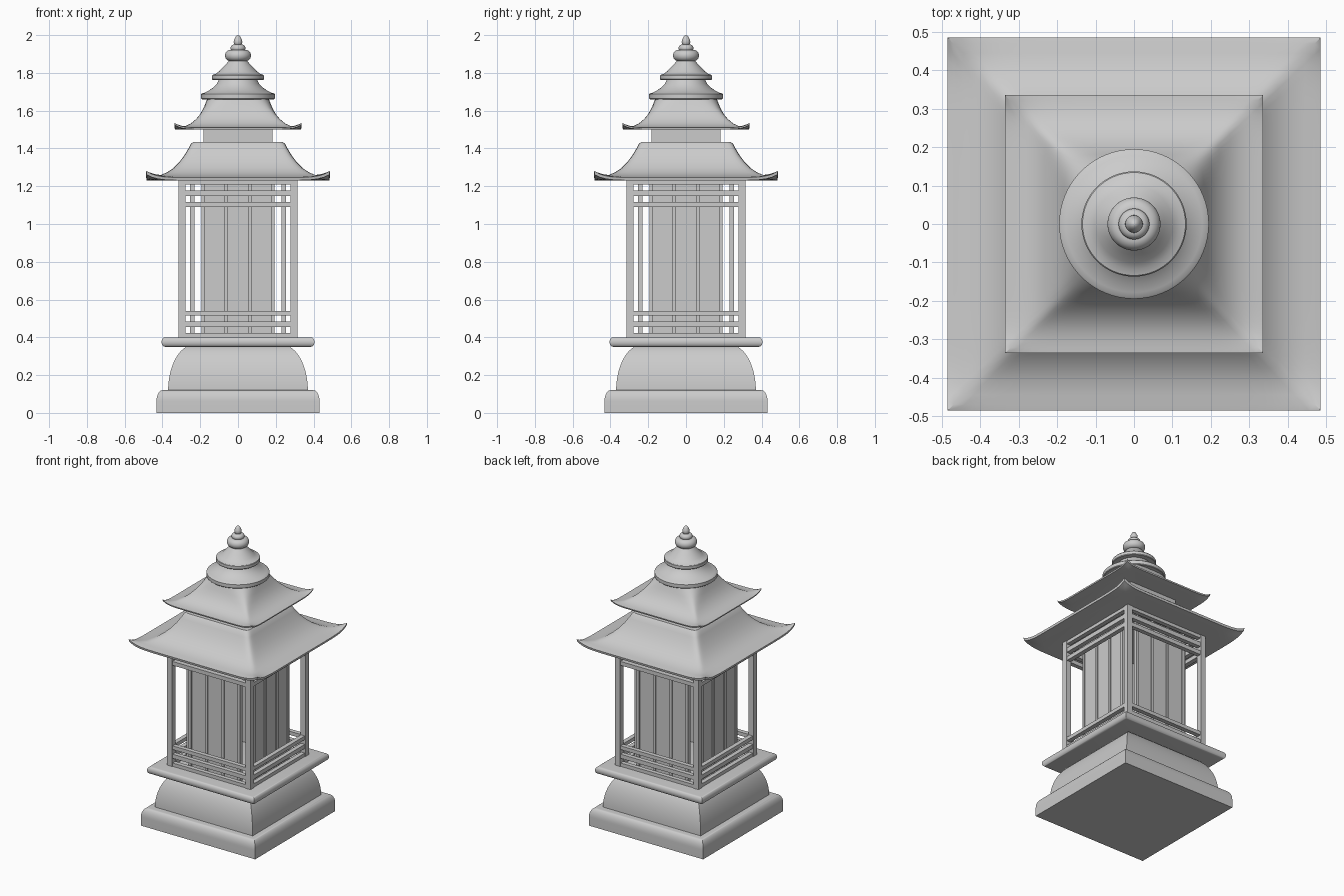
import bpy, bmesh
from math import sin, cos, pi

if "Cube" in bpy.data.objects:
    bpy.data.objects.remove(bpy.data.objects["Cube"])


def finish(name, bm, smooth=True):
    bmesh.ops.recalc_face_normals(bm, faces=bm.faces)
    me = bpy.data.meshes.new(name)
    bm.to_mesh(me)
    bm.free()
    ob = bpy.data.objects.new(name, me)
    bpy.context.collection.objects.link(ob)
    if smooth:
        bpy.ops.object.select_all(action='DESELECT')
        ob.select_set(True)
        bpy.context.view_layer.objects.active = ob
        bpy.ops.object.shade_smooth_by_angle(angle=0.6)
    return ob


def skin(name, rings):
    bm = bmesh.new()
    vs = [[bm.verts.new(p) for p in r] for r in rings]
    n = len(vs[0])
    for a, b in zip(vs, vs[1:]):
        for i in range(n):
            j = (i + 1) % n
            bm.faces.new((a[i], a[j], b[j], b[i]))
    bm.faces.new(vs[0][::-1])
    bm.faces.new(vs[-1])
    return finish(name, bm)


def square_loft(name, profile, segs=1):
    """profile rows: half width, z, corner lift, roundness (0 square, 1 circle)"""
    rings = []
    for row in profile:
        h, z, lift, rnd = (tuple(row) + (0, 0))[:4]
        ring = []
        for side in range(4):
            for i in range(segs):
                t = -1 + 2 * i / segs
                x, y = t, -1.0
                for _ in range(side):
                    x, y = -y, x
                if rnd:
                    p = 2 / rnd
                    k = (abs(x) ** p + abs(y) ** p) ** (-1 / p)
                    x, y = x * k, y * k
                ring.append((h * x, h * y, z + lift * abs(t) ** 10))
        rings.append(ring)
    return skin(name, rings)


def lathe(name, profile, n=64):
    return skin(name, [[(r * cos(2 * pi * i / n), r * sin(2 * pi * i / n), z)
                        for i in range(n)] for r, z in profile])


def boxes(name, items):
    """items: (x, y, z0, z1, size x, size y), all joined in one object"""
    bm = bmesh.new()
    for x, y, z0, z1, sx, sy in items:
        res = bmesh.ops.create_cube(bm, size=1)
        bmesh.ops.scale(bm, vec=(sx, sy, z1 - z0), verts=res['verts'])
        bmesh.ops.translate(bm, vec=(x, y, (z0 + z1) / 2), verts=res['verts'])
    return finish(name, bm, False)


def arc(h, z, rh, rz, a0=0, a1=90, n=8):
    return [(h + rh * cos(a), z + rz * sin(a))
            for a in ((a0 + (a1 - a0) * i / n) * pi / 180 for i in range(n + 1))]


# Stepped base
square_loft("base_plinth", [(0.432, 0)] + arc(0.40, 0.06, 0.032, 0.06))
square_loft("base_dome", arc(0.235, 0.115, 0.135, 0.245, 0, 76, 14))
square_loft("base_plate", arc(0.387, 0.375, 0.018, 0.025, -90, 90, 10))

# Neck between the two roofs
boxes("roof_neck", [(0, 0, 1.42, 1.51, 0.366, 0.366)])

# Outer frame: corner posts and rails
boxes("corner_posts", [(sx * 0.296, sy * 0.296, 0.39, 1.24, 0.038, 0.038)
                       for sx in (-1, 1) for sy in (-1, 1)])
rails = []
for z0, z1 in ((0.395, 0.423), (0.455, 0.483), (0.515, 0.54),
               (1.09, 1.117), (1.148, 1.178), (1.208, 1.24)):
    for s in (-1, 1):
        rails += [(0, s * 0.296, z0, z1, 0.56, 0.03), (s * 0.296, 0, z0, z1, 0.03, 0.56)]
boxes("frame_rails", rails)

# Thin lantern panel on each side, with upright strips
panels, strips = [], []
for s in (-1, 1):
    panels += [(0, s * 0.241, 0.39, 1.24, 0.37, 0.012), (s * 0.241, 0, 0.39, 1.24, 0.012, 0.37)]
    for t in (-0.185, -0.062, 0.062, 0.185):
        strips += [(t, s * 0.242, 0.39, 1.24, 0.018, 0.026), (s * 0.242, t, 0.39, 1.24, 0.026, 0.018)]
boxes("lantern_panels", panels)
boxes("panel_strips", strips)

# Curved roofs with upturned corners
square_loft("lower_roof", [
    (0.42, 1.23), (0.455, 1.23, 0.012), (0.483, 1.231, 0.03), (0.486, 1.246, 0.034),
    (0.47, 1.249, 0.024), (0.445, 1.252, 0.01), (0.41, 1.259, 0, 0.01), (0.375, 1.274, 0, 0.03),
    (0.34, 1.298, 0, 0.06), (0.31, 1.329, 0, 0.08), (0.285, 1.362, 0, 0.1), (0.262, 1.4, 0, 0.1),
    (0.25, 1.423, 0, 0.1), (0.238, 1.434, 0, 0.1)], 32)
square_loft("upper_roof", [
    (0.285, 1.5), (0.31, 1.5, 0.01), (0.334, 1.501, 0.022), (0.336, 1.51, 0.024),
    (0.322, 1.511, 0.016), (0.305, 1.513, 0.006), (0.28, 1.518, 0, 0.01), (0.25, 1.532, 0, 0.03),
    (0.222, 1.555, 0, 0.08), (0.2, 1.582, 0, 0.15), (0.182, 1.615, 0, 0.3),
    (0.17, 1.645, 0, 0.45), (0.16, 1.67, 0, 0.6)], 32)

# Round crown tiers and finial
lathe("crown_lower_tier", [(0.15, 1.66), (0.191, 1.66), (0.195, 1.664), (0.195, 1.687),
                           (0.191, 1.691), (0.178, 1.695), (0.155, 1.706), (0.132, 1.722),
                           (0.112, 1.742), (0.098, 1.77)])
lathe("crown_upper_tier", [(0.09, 1.763), (0.134, 1.763), (0.137, 1.767), (0.137, 1.786),
                           (0.134, 1.79), (0.118, 1.795), (0.1, 1.808), (0.08, 1.83),
                           (0.062, 1.848), (0.045, 1.868)])
lathe("finial_ball", arc(0.04, 1.892, 0.029, 0.03, -90, 90, 14))
lathe("finial_ring", arc(0.02, 1.931, 0.02, 0.019, -90, 90, 12))
lathe("finial_tip", [(0.014, 1.944), (0.02, 1.953), (0.023, 1.963), (0.021, 1.975),
                     (0.015, 1.988), (0.009, 1.997), (0.002, 2.0)], 32)
